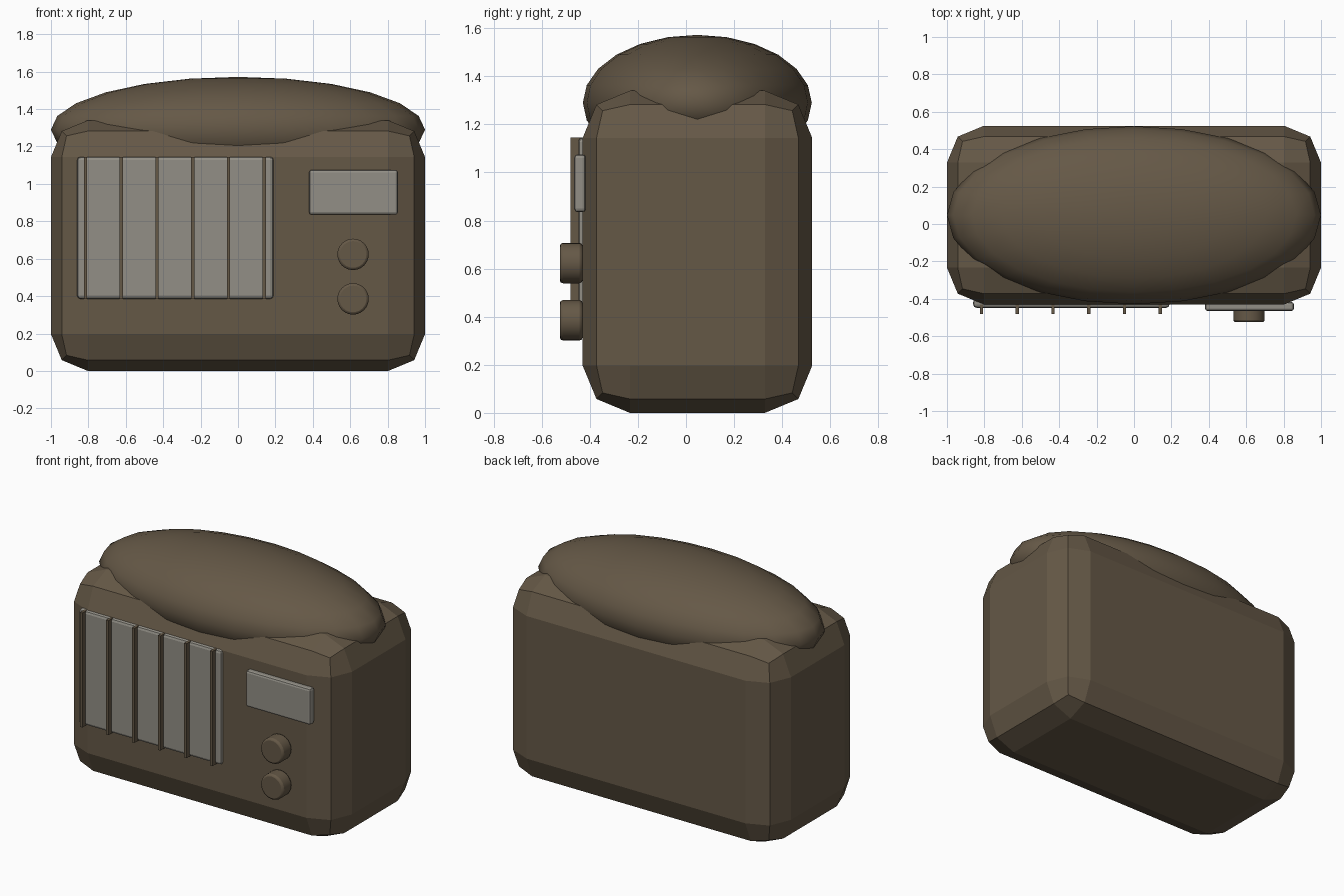
import bpy
import math

cube = bpy.data.objects.get("Cube")
if cube:
    bpy.data.objects.remove(cube, do_unlink=True)


def make_material(name, rgb):
    mat = bpy.data.materials.new(name)
    mat.use_nodes = True
    mat.diffuse_color = (*rgb, 1)
    mat.node_tree.nodes["Principled BSDF"].inputs["Base Color"].default_value = (*rgb, 1)
    return mat


brown = make_material("warm brown", (0.13, 0.098, 0.062))
grey = make_material("warm grey", (0.29, 0.275, 0.24))


def finish(name, mat, bevel=0, segments=2):
    obj = bpy.context.object
    obj.name = name
    obj.data.materials.append(mat)
    bpy.ops.object.transform_apply(location=False, rotation=True, scale=True)
    if bevel:
        mod = obj.modifiers.new("rounded edges", "BEVEL")
        mod.width = bevel
        mod.segments = segments
        mod.limit_method = "ANGLE"
    return obj


def box(name, mat, low, high, bevel=0, segments=2):
    centre = [(a + b) / 2 for a, b in zip(low, high)]
    bpy.ops.mesh.primitive_cube_add(size=1, location=centre)
    bpy.context.object.scale = [b - a for a, b in zip(low, high)]
    return finish(name, mat, bevel, segments)


# Chunky cabinet with wide two-step chamfers
box("cabinet", brown, (-1, -0.43, 0), (1, 0.525, 1.34), 0.197)

# Oval cushion-like dome sunk into the top
bpy.ops.mesh.primitive_uv_sphere_add(segments=24, ring_count=12, radius=1,
                                     location=(0, 0.047, 1.29))
bpy.context.object.scale = (1, 0.476, 0.282)
finish("top_dome", brown)
bpy.ops.object.shade_smooth()

# Speaker panel with upright slats
box("speaker_panel", grey, (-0.86, -0.448, 0.385), (0.19, -0.40, 1.145), 0.018)
for i in range(6):
    x = -0.815 + i * 0.191
    box(f"speaker_slat_{i + 1}", brown, (x - 0.009, -0.48, 0.385), (x + 0.009, -0.42, 1.145))

# Display panel
box("display_panel", grey, (0.38, -0.465, 0.835), (0.855, -0.417, 1.075), 0.014)

# Two control knobs
for name, z in (("upper_knob", 0.623), ("lower_knob", 0.385)):
    bpy.ops.mesh.primitive_cylinder_add(vertices=24, radius=0.084, depth=0.095,
                                        location=(0.615, -0.4775, z),
                                        rotation=(math.pi / 2, 0, 0))
    finish(name, brown, 0.013)
    bpy.ops.object.shade_smooth_by_angle(angle=math.radians(30))
